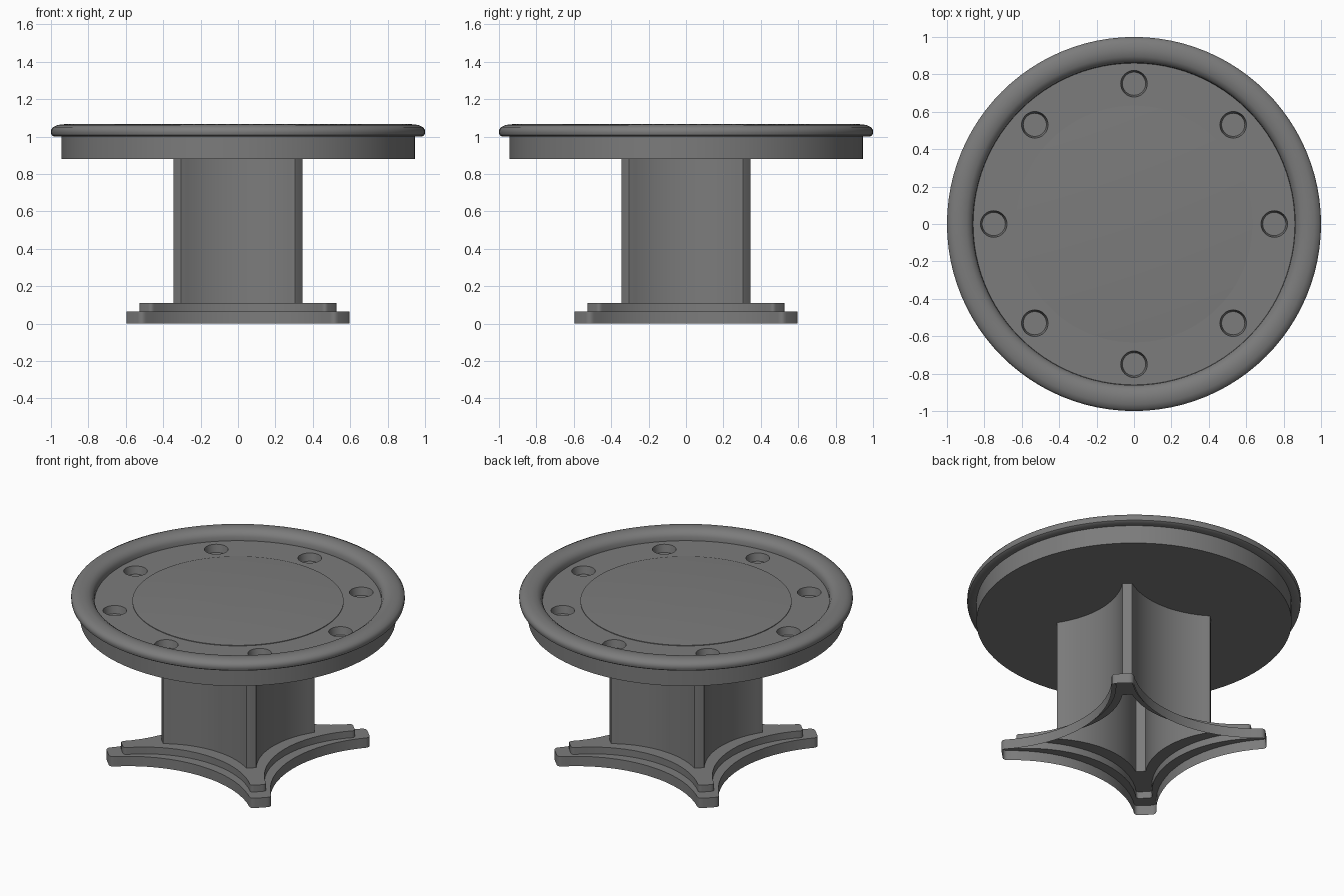
import bpy, bmesh, math
from mathutils import Vector, Matrix

cube = bpy.data.objects.get("Cube")
if cube:
    bpy.data.objects.remove(cube, do_unlink=True)

grey = bpy.data.materials.new("plain grey")
grey.use_nodes = True
grey.diffuse_color = (0.2, 0.2, 0.2, 1)
grey.node_tree.nodes["Principled BSDF"].inputs["Base Color"].default_value = (0.2, 0.2, 0.2, 1)


def finish(bm, name, smooth=True):
    mesh = bpy.data.meshes.new(name)
    bm.to_mesh(mesh)
    bm.free()
    mesh.materials.append(grey)
    obj = bpy.data.objects.new(name, mesh)
    bpy.context.collection.objects.link(obj)
    bpy.ops.object.select_all(action='DESELECT')
    bpy.context.view_layer.objects.active = obj
    obj.select_set(True)
    if smooth:
        bpy.ops.object.shade_smooth_by_angle(angle=math.radians(35))
    return obj


def bridge(bm, lower, upper):
    n = len(lower)
    for i in range(n):
        j = (i + 1) % n
        bm.faces.new((lower[i], lower[j], upper[j], upper[i]))


def lathe(name, profile, segments=96):
    """Spin (radius, height) points listed from bottom to top on the outside."""
    bm = bmesh.new()
    rings = []
    for r, z in profile:
        rings.append([bm.verts.new((r * math.cos(a), r * math.sin(a), z))
                      for a in (2 * math.pi * i / segments for i in range(segments))])
    for low, high in zip(rings, rings[1:]):
        bridge(bm, low, high)
    return bm, rings


def star(side, tip, middle, rounding, steps=16):
    """Four concave sides between flat diagonal tips, anticlockwise."""
    sag = side - middle
    radius = (tip * tip + sag * sag) / (2 * sag)
    half = math.asin(tip / radius)
    edge = []
    for i in range(steps + 1):
        a = half * (2 * i / steps - 1)
        edge.append(Vector((radius * math.sin(a), -middle - radius + radius * math.cos(a))))
    if rounding:
        # Soften each corner between the concave side and the flat tip
        corner = edge[-1]
        start = corner + (edge[-2] - corner).normalized() * rounding
        end = corner + Vector((1, 1)).normalized() * rounding
        soft = [start * (1 - t) ** 2 + corner * 2 * t * (1 - t) + end * t * t
                for t in (0, 0.25, 0.5, 0.75, 1)]
        edge = [Vector((-p.x, p.y)) for p in reversed(soft)] + edge[1:-1] + soft
    points = []
    for k in range(4):
        points += [Matrix.Rotation(k * math.pi / 2, 2) @ p for p in edge]
    return points


# Pedestal: open-bottomed stepped foot flowing into a hollow column
def ring(bm, outline, z):
    return [bm.verts.new((p.x, p.y, z)) for p in outline]


foot_outline = star(0.607, 0.515, 0.40, 0.03)
step_outline = star(0.533, 0.465, 0.335, 0.022)
column_outline = star(0.347, 0.305, 0.255, 0.004)

bm = bmesh.new()
levels = [ring(bm, foot_outline, 0), ring(bm, foot_outline, 0.065),
          ring(bm, step_outline, 0.065), ring(bm, step_outline, 0.11),
          ring(bm, column_outline, 0.11)]
for low, high in zip(levels, levels[1:]):
    bridge(bm, low, high)
finish(bm, "stepped_foot")

bm = bmesh.new()
bridge(bm, ring(bm, column_outline, 0.11), ring(bm, column_outline, 0.88))
finish(bm, "column")

# Tabletop slab with eight cup recesses
bm, rings = lathe("tabletop", [(0.945, 0.88), (0.945, 1.0)])
bm.faces.new(list(reversed(rings[0])))
bm.faces.new(rings[1])
tabletop = finish(bm, "tabletop", smooth=False)

bm = bmesh.new()
for k in range(8):
    a = k * math.pi / 4
    place = Matrix.Translation((0.75 * math.cos(a), 0.75 * math.sin(a), 1.0))
    bmesh.ops.create_cone(bm, cap_ends=True, segments=32, radius1=0.062, radius2=0.08,
                          depth=0.1, matrix=place)
cutter = finish(bm, "cup_cutter", smooth=False)
cutter.hide_render = True
cut = tabletop.modifiers.new("cups", 'BOOLEAN')
cut.operation = 'DIFFERENCE'
cut.object = cutter
bpy.ops.object.select_all(action='DESELECT')
bpy.context.view_layer.objects.active = tabletop
tabletop.select_set(True)
bpy.ops.object.modifier_apply(modifier=cut.name)
bpy.data.objects.remove(cutter, do_unlink=True)
bpy.ops.object.shade_smooth_by_angle(angle=math.radians(35))

# Padded rim
profile = [(0.945, 1.0), (0.985, 1.0), (0.997, 1.008), (1.0, 1.02), (1.0, 1.035),
           (0.99, 1.05), (0.965, 1.062), (0.93, 1.066), (0.895, 1.06),
           (0.873, 1.045), (0.862, 1.025), (0.86, 1.0)]
bm, rings = lathe("padded_rim", profile)
finish(bm, "padded_rim")

# Gently domed playing surface
dome = [(0.633, 1.0), (0.633, 1.004)]
dome += [(0.633 * math.cos(t), 1.004 + 0.018 * math.sin(t) ** 2)
         for t in (math.pi / 2 * i / 8 for i in range(1, 8))]
bm, rings = lathe("playing_surface", dome)
bm.faces.new(rings[-1])
finish(bm, "playing_surface")
